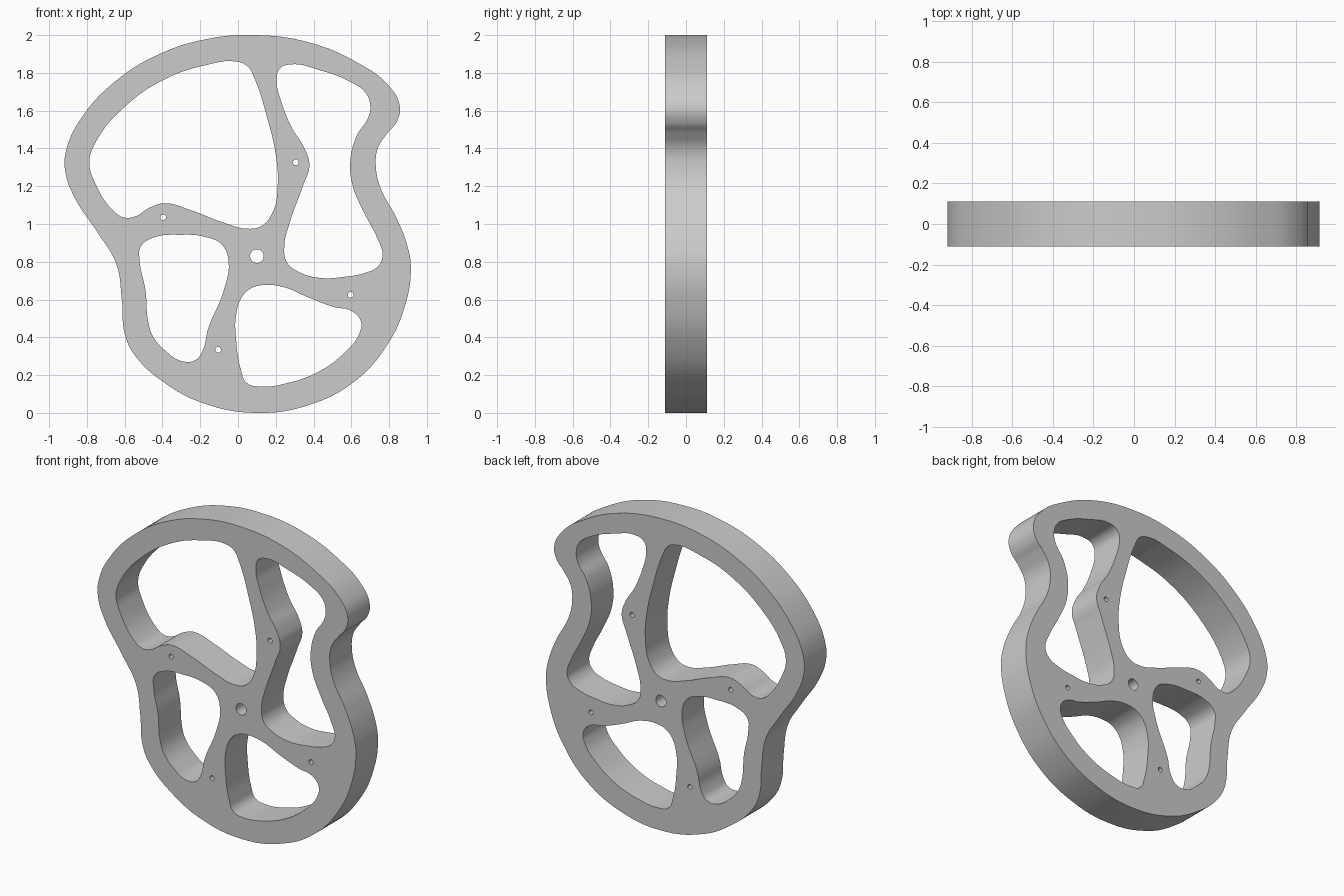
import bpy
import bmesh
import math

HALF_DEPTH = 0.112
HUB = (0.10, 0.83)


def add_loop(curve, points):
    """Add a closed, smooth Bezier loop through (x, z) points."""
    spline = curve.splines.new('BEZIER')
    spline.bezier_points.add(len(points) - 1)
    for knot, (x, z) in zip(spline.bezier_points, points):
        knot.co = (x, z, 0)
        knot.handle_left_type = knot.handle_right_type = 'AUTO'
    spline.use_cyclic_u = True
    spline.resolution_u = 8


def circle(centre, radius, sides=8):
    """Points of a round bore for use as a loop."""
    angles = [math.tau * i / sides for i in range(sides)]
    return [(centre[0] + radius * math.cos(a), centre[1] + radius * math.sin(a))
            for a in angles]


# Outer rim of the cam, clockwise from the top
rim = [
    (.10, 2), (.38, 1.96), (.64, 1.85), (.80, 1.73), (.857, 1.62), (.84, 1.54),
    (.79, 1.48), (.74, 1.40), (.73, 1.30), (.755, 1.19), (.84, 1.03),
    (.895, .89), (.915, .77), (.885, .57), (.79, .36), (.615, .165), (.37, .04),
    (.10, 0), (-.18, .05), (-.39, .16), (-.55, .31), (-.60, .42), (-.615, .60),
    (-.645, .79), (-.74, .95), (-.865, 1.14), (-.915, 1.28), (-.91, 1.39),
    (-.83, 1.56), (-.65, 1.755), (-.415, 1.90), (-.16, 1.98),
]

# Openings between the four curved spokes
upper_left_opening = [
    (-.01, 1.86), (.05, 1.835), (.085, 1.775), (.155, 1.56), (.20, 1.365),
    (.21, 1.20), (.185, 1.065), (.125, .99), (.05, .975), (-.07, 1.005),
    (-.255, 1.075), (-.39, 1.11), (-.47, 1.085), (-.545, 1.04), (-.605, 1.035),
    (-.66, 1.07), (-.76, 1.225), (-.787, 1.325), (-.755, 1.43), (-.60, 1.62),
    (-.39, 1.765), (-.175, 1.84),
]
upper_right_opening = [
    (.28, 1.845), (.43, 1.815), (.59, 1.755), (.675, 1.695), (.70, 1.63),
    (.69, 1.565), (.63, 1.47), (.595, 1.34), (.605, 1.21), (.665, 1.065),
    (.735, .93), (.765, .83), (.74, .775), (.685, .745), (.56, .72),
    (.43, .715), (.325, .745), (.26, .795), (.245, .88), (.27, .995),
    (.345, 1.205), (.378, 1.31), (.35, 1.405), (.29, 1.50), (.23, 1.645),
    (.205, 1.755), (.22, 1.82),
]
lower_left_opening = [
    (-.295, .943), (-.175, .932), (-.085, .89), (-.05, .80), (-.075, .65),
    (-.16, .44), (-.185, .335), (-.225, .28), (-.30, .275), (-.38, .325),
    (-.45, .405), (-.475, .48), (-.49, .65), (-.52, .80), (-.515, .88),
    (-.455, .925),
]
lower_right_opening = [
    (.135, .677), (.245, .665), (.375, .61), (.51, .56), (.60, .54),
    (.65, .485), (.64, .415), (.56, .315), (.43, .22), (.27, .16), (.115, .14),
    (.045, .16), (.015, .23), (-.01, .39), (-.01, .52), (.025, .62), (.07, .66),
]

default_cube = bpy.data.objects.get("Cube")
if default_cube:
    bpy.data.objects.remove(default_cube, do_unlink=True)

# Filled flat profile, thickened evenly to both sides
profile = bpy.data.curves.new("cam_profile", 'CURVE')
profile.dimensions = '2D'
profile.fill_mode = 'BOTH'
profile.extrude = HALF_DEPTH
for loop in (rim, upper_left_opening, upper_right_opening,
             lower_left_opening, lower_right_opening):
    add_loop(profile, loop)

# Shaft bore in the hub and one pin hole in each spoke
add_loop(profile, circle(HUB, 0.036))
for quarter in range(4):
    angle = math.radians(67.5 + 90 * quarter)
    pin = (HUB[0] + 0.537 * math.cos(angle), HUB[1] + 0.537 * math.sin(angle))
    add_loop(profile, circle(pin, 0.015))

# Stand the wheel upright and turn the profile into a mesh
cam_wheel = bpy.data.objects.new("cam_wheel", profile)
bpy.context.collection.objects.link(cam_wheel)
cam_wheel.rotation_euler.x = math.pi / 2
bpy.ops.object.select_all(action='DESELECT')
cam_wheel.select_set(True)
bpy.context.view_layer.objects.active = cam_wheel
bpy.ops.object.convert(target='MESH')
bpy.ops.object.transform_apply(location=False, rotation=True, scale=False)

# Weld the faces to the walls, then smooth the curved walls only
mesh = bpy.context.object.data
bm = bmesh.new()
bm.from_mesh(mesh)
bmesh.ops.remove_doubles(bm, verts=bm.verts, dist=0.0001)
bmesh.ops.recalc_face_normals(bm, faces=bm.faces)
bm.to_mesh(mesh)
bm.free()
bpy.ops.object.shade_smooth_by_angle(angle=math.radians(30))
